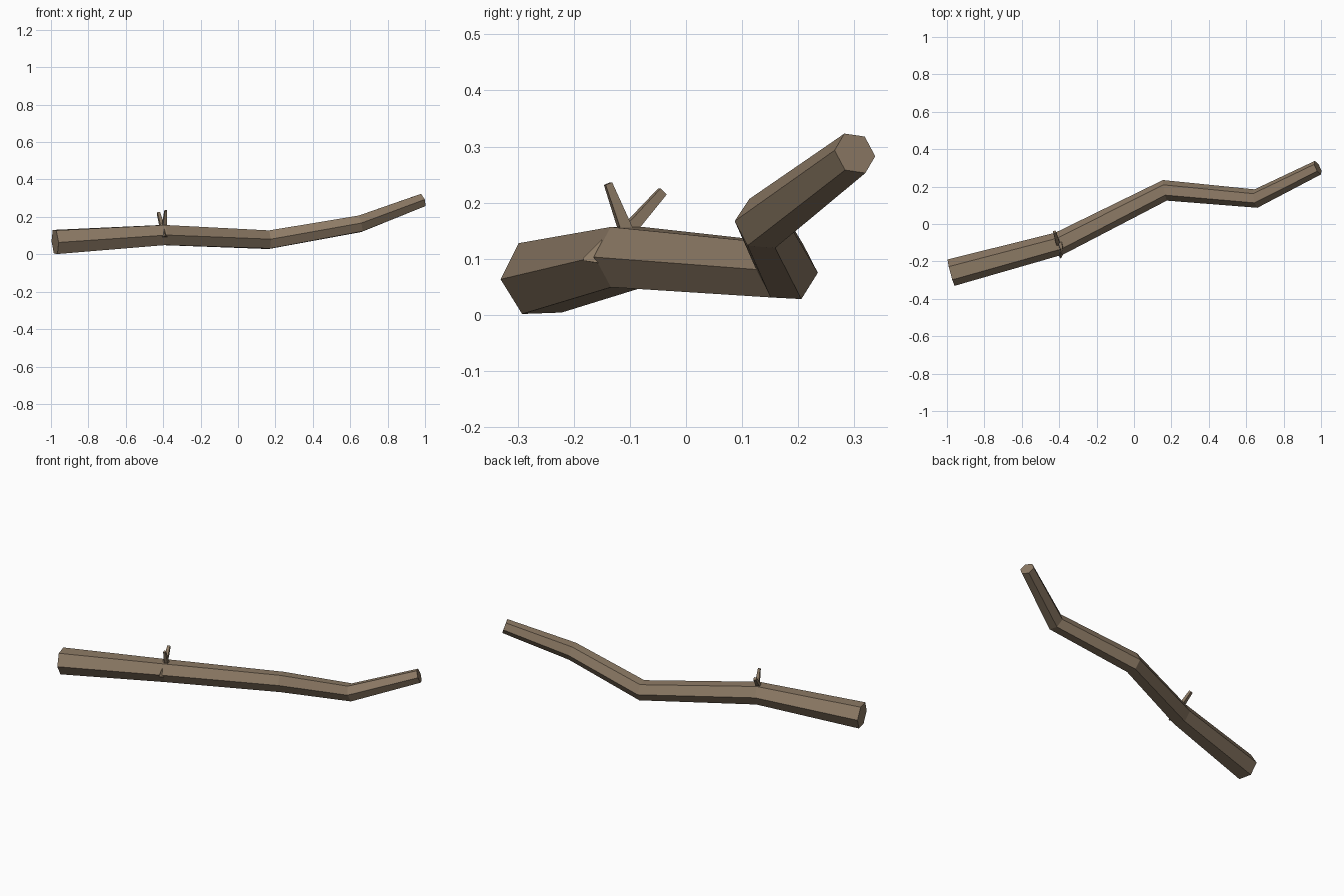
import bpy, bmesh, math
from mathutils import Vector

if "Cube" in bpy.data.objects:
    bpy.data.objects.remove(bpy.data.objects["Cube"])

bark = bpy.data.materials.new("bark brown")
bark.diffuse_color = (0.265, 0.195, 0.13, 1)
bark.use_nodes = True
bark.node_tree.nodes["Principled BSDF"].inputs["Base Color"].default_value = bark.diffuse_color


def tube(name, stations, sides):
    """Flat-faced tube through (x, y, z, radius, roll) stations, capped at both ends."""
    pts = [Vector(s[:3]) for s in stations]
    segs = [(b - a).normalized() for a, b in zip(pts, pts[1:])]
    bm = bmesh.new()
    rings = []
    for i, s in enumerate(stations):
        # mitre the ring between its neighbouring segments
        t = (segs[max(i - 1, 0)] + segs[min(i, len(segs) - 1)]).normalized()
        right = t.cross(Vector((0, 0, 1))).normalized()
        up = right.cross(t)
        ring = []
        for k in range(sides):
            a = 2 * math.pi * k / sides + math.radians(s[4])
            ring.append(bm.verts.new(pts[i] + s[3] * (math.cos(a) * right + math.sin(a) * up)))
        rings.append(ring)
    for r0, r1 in zip(rings, rings[1:]):
        for k in range(sides):
            n = (k + 1) % sides
            bm.faces.new((r0[k], r0[n], r1[n], r1[k]))
    bm.faces.new(rings[0])
    bm.faces.new(rings[-1])
    bmesh.ops.recalc_face_normals(bm, faces=bm.faces)
    me = bpy.data.meshes.new(name)
    bm.to_mesh(me)
    bm.free()
    me.materials.append(bark)
    ob = bpy.data.objects.new(name, me)
    bpy.context.collection.objects.link(ob)
    return ob


# Crooked main branch, six-sided and tapering to the raised tip
tube("branch", [
    (-0.978, -0.260, 0.066, 0.073, -2),
    (-0.400, -0.105, 0.103, 0.062, 0),
    (0.165, 0.180, 0.078, 0.056, 3),
    (0.652, 0.136, 0.163, 0.050, 5),
    (0.983, 0.301, 0.288, 0.040, 8),
], 6)

# Two twigs forking from the top of the first bend
tube("front_twig", [(-0.395, -0.105, 0.145, 0.016, 45), (-0.386, -0.139, 0.234, 0.009, 45)], 4)
tube("back_twig", [(-0.405, -0.108, 0.145, 0.016, 45), (-0.425, -0.042, 0.220, 0.011, 45)], 4)

# Small broken stub on the front side
tube("side_stub", [(-0.395, -0.145, 0.105, 0.030, 90), (-0.391, -0.183, 0.098, 0.003, 90)], 3)
